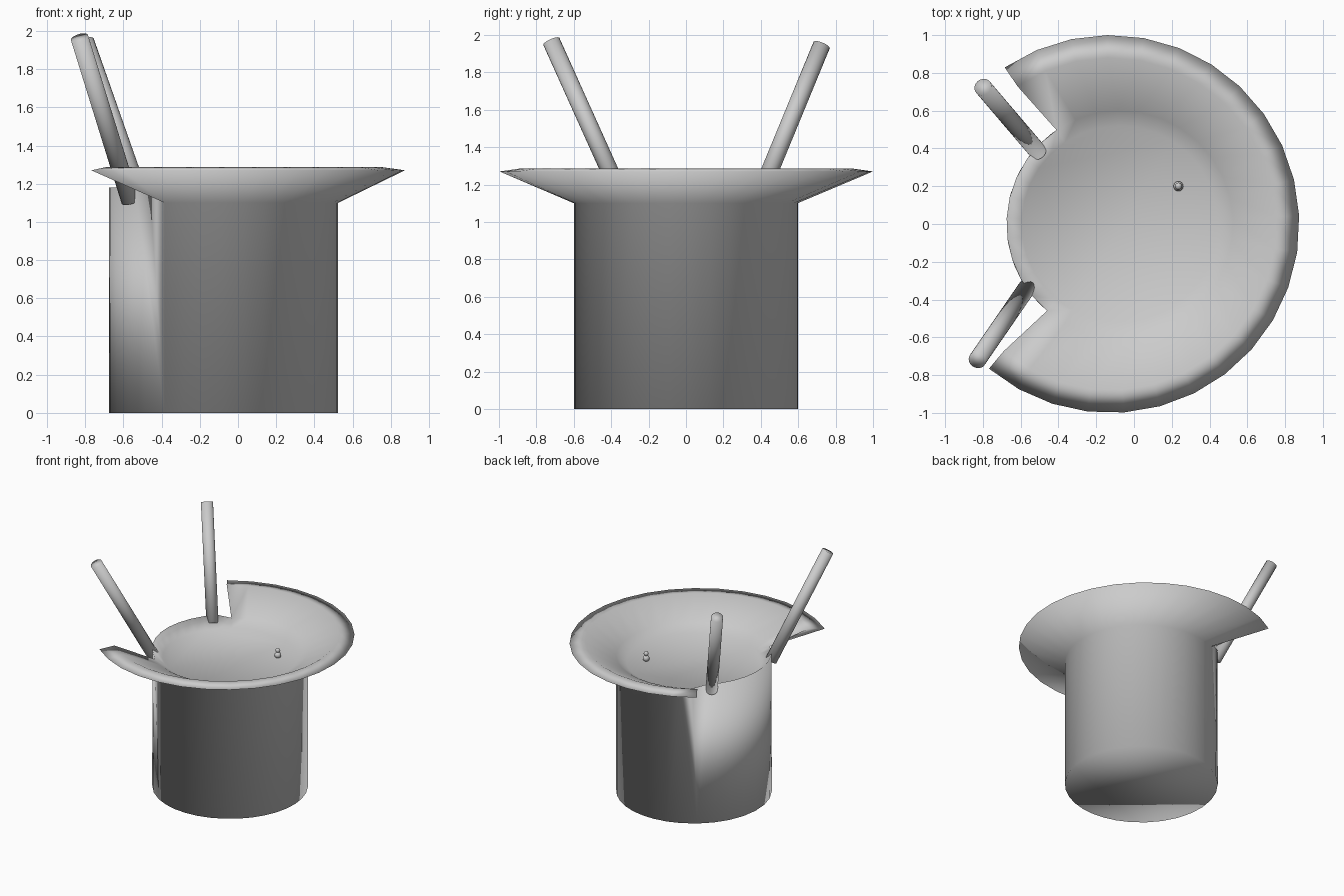
import bpy, bmesh, math
from mathutils import Vector

if "Cube" in bpy.data.objects:
    bpy.data.objects.remove(bpy.data.objects["Cube"])

CUP_X, BRIM_X = -0.075, -0.125


def finish(name, bm):
    """Make an object with soft shading running over every edge."""
    bmesh.ops.recalc_face_normals(bm, faces=bm.faces)
    for f in bm.faces:
        f.smooth = True
    me = bpy.data.meshes.new(name)
    bm.to_mesh(me)
    bm.free()
    ob = bpy.data.objects.new(name, me)
    bpy.context.collection.objects.link(ob)
    return ob


def rod(name, bottom, top, radius):
    p, q = Vector(bottom), Vector(top)
    bm = bmesh.new()
    bmesh.ops.create_cone(bm, cap_ends=True, segments=24, radius1=radius,
                          radius2=radius, depth=(q - p).length)
    ob = finish(name, bm)
    ob.location = (p + q) / 2
    ob.rotation_euler = (q - p).to_track_quat('Z', 'Y').to_euler()


# Body and brim as one skin: (radius, height, centre x, start angle, end angle)
WALL, CUT = (-121, 115), (-130, 124)
BRIM = [(0.6, 0.0, CUP_X, *WALL),       # foot
        (0.6, 1.1, CUP_X, *WALL),       # brim underside meets the wall
        (1.0, 1.27, BRIM_X, *CUT),      # outer edge
        (0.88, 1.287, BRIM_X, *CUT),    # top of the rolled edge
        (0.6, 1.15, CUP_X, *CUT),       # lip level
        (0.52, 1.1, CUP_X, *CUT)]       # dish floor
BRIM_STEPS, GAP_STEPS = 23, 10


def ring_vert(bm, point, t, z=None, gap=False):
    r, h, cx, a, b = point
    if gap:
        a, b = b, a + 360
    ang = math.radians(a + (b - a) * t)
    return bm.verts.new((cx + r * math.cos(ang), r * math.sin(ang), h if z is None else z))


bm = bmesh.new()
# Sector that carries the brim
rings = [[ring_vert(bm, p, i / BRIM_STEPS) for p in BRIM] for i in range(BRIM_STEPS + 1)]
for a, b in zip(rings, rings[1:]):
    for j in range(len(BRIM) - 1):
        bm.faces.new((a[j], b[j], b[j + 1], a[j + 1]))
# Cut faces at both ends of the brim
for ring in (rings[0], rings[-1]):
    bm.faces.new(ring[1:5])
# Open sector: plain wall up to a raised lip, then down to the dish
first, last = rings[-1], rings[0]
gap = [[ring_vert(bm, BRIM[0], i / GAP_STEPS, gap=True),
        ring_vert(bm, BRIM[4], i / GAP_STEPS, 1.18, True),
        ring_vert(bm, BRIM[5], i / GAP_STEPS, gap=True)] for i in range(1, GAP_STEPS)]
ends = [[r[0], r[4], r[5]] for r in (first, last)]
columns = [ends[0]] + gap + [ends[1]]
for i, (a, b) in enumerate(zip(columns, columns[1:])):
    wall = [a[0], b[0], b[1], a[1]]
    if i == 0:
        wall.append(first[1])
    if i == GAP_STEPS - 1:
        wall.insert(2, last[1])
    bm.faces.new(wall)
    bm.faces.new((a[1], b[1], b[2], a[2]))
# Flat bottom and dish floor
bm.faces.new([r[0] for r in rings] + [g[0] for g in gap])
bm.faces.new([r[5] for r in rings] + [g[2] for g in gap])
finish("body_with_brim", bm)

# Two leaning rods beside the opening
rod("front_rod", (-0.565, -0.335, 1.11), (-0.83, -0.72, 1.965), 0.047)
rod("back_rod", (-0.51, 0.385, 1.12), (-0.80, 0.725, 1.945), 0.047)

# Small stacked knob above the dish
for name, z, r in (("knob_base", 1.12, 0.026), ("knob_top", 1.16, 0.019)):
    kb = bmesh.new()
    bmesh.ops.create_uvsphere(kb, u_segments=16, v_segments=10, radius=r)
    finish(name, kb).location = (0.235, 0.2, z)
